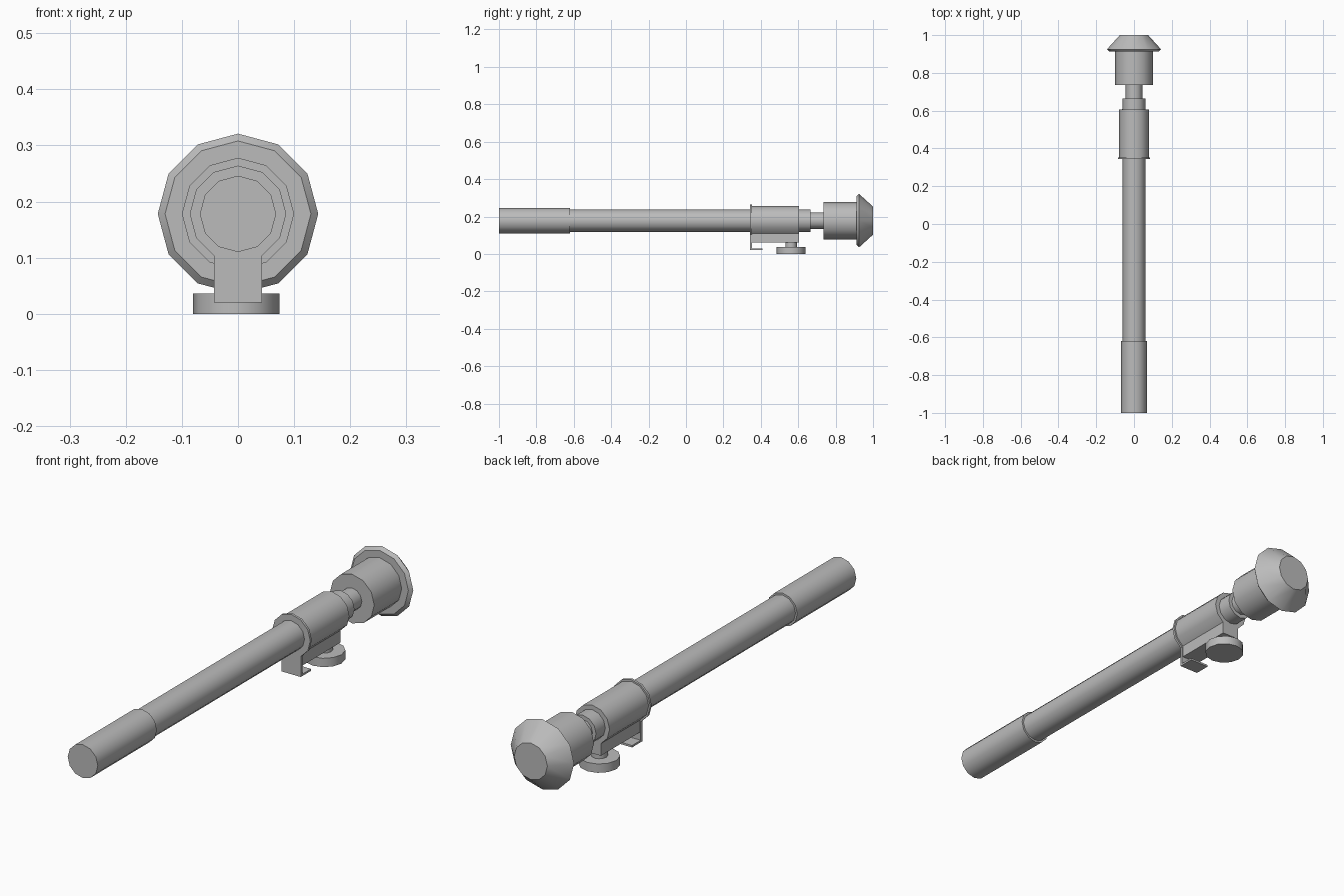
import bpy
import bmesh
from math import cos, sin, pi, radians

if "Cube" in bpy.data.objects:
    bpy.data.objects.remove(bpy.data.objects["Cube"], do_unlink=True)

SIDES = 12
AXIS_Z = 0.178

grey = bpy.data.materials.new("plain grey")
grey.use_nodes = True
GREY = (0.5, 0.5, 0.5, 1)
grey.diffuse_color = GREY
grey.node_tree.nodes["Principled BSDF"].inputs["Base Color"].default_value = GREY


def finish(name, bm):
    bmesh.ops.recalc_face_normals(bm, faces=bm.faces)
    mesh = bpy.data.meshes.new(name)
    bm.to_mesh(mesh)
    bm.free()
    mesh.materials.append(grey)
    ob = bpy.data.objects.new(name, mesh)
    bpy.context.collection.objects.link(ob)
    bpy.ops.object.select_all(action="DESELECT")
    ob.select_set(True)
    bpy.context.view_layer.objects.active = ob
    bpy.ops.object.shade_smooth_by_angle(angle=radians(35))
    return ob


def loft(name, rings):
    """Skin a list of equal-length point rings and cap both ends."""
    bm = bmesh.new()
    loops = [[bm.verts.new(p) for p in ring] for ring in rings]
    for a, b in zip(loops, loops[1:]):
        for i in range(len(a)):
            j = (i + 1) % len(a)
            bm.faces.new((a[i], a[j], b[j], b[i]))
    bm.faces.new(loops[0])
    bm.faces.new(loops[-1])
    return finish(name, bm)


def circle(r):
    return [(r * sin(2 * pi * i / SIDES), r * cos(2 * pi * i / SIDES)) for i in range(SIDES)]


def lathe_y(name, profile):
    """Round part along the tube axis; profile holds (y, radius)."""
    return loft(name, [[(x, y, AXIS_Z + z) for x, z in circle(r)] for y, r in profile])


def lathe_z(name, x, y, r, z0, z1):
    return loft(name, [[(x + u, y + v, z) for u, v in circle(r)] for z in (z0, z1)])


def keyhole(name, y0, y1, r, bottom):
    """Round collar whose underside is drawn straight down to a flat bottom."""
    pts = [(x, bottom if z < -0.95 * r else AXIS_Z + z) for x, z in circle(r)]
    low = SIDES // 2
    half = r * sin(pi / 6)
    pts[low:low + 1] = [(half, bottom), (-half, bottom)]
    return loft(name, [[(x, y, z) for x, z in pts] for y in (y0, y1)])


# Tube, grip and neck
lathe_y("front_grip", [(-1, 0.068), (-0.62, 0.068)])
lathe_y("main_tube", [(-0.63, 0.06), (0.665, 0.06)])
lathe_y("neck", [(0.65, 0.044), (0.74, 0.044)])

# Rear housing and flared end cap
lathe_y("rear_housing", [(0.735, 0.1), (0.92, 0.1)])
lathe_y("end_cap", [(0.912, 0.13), (0.925, 0.143), (1, 0.075)])

# Clamp sleeve with its front flange and hooked foot
keyhole("clamp_sleeve", 0.35, 0.605, 0.079, 0.06)
keyhole("clamp_flange", 0.343, 0.353, 0.086, 0.02)
hook = bmesh.new()
bmesh.ops.create_cube(hook, size=1)
bmesh.ops.scale(hook, vec=(0.086, 0.066, 0.008), verts=hook.verts)
bmesh.ops.translate(hook, vec=(0, 0.376, 0.024), verts=hook.verts)
finish("clamp_foot", hook)

# Thumb knob under the clamp
lathe_z("knob_stem", -0.003, 0.562, 0.031, 0.03, 0.07)
lathe_z("thumb_knob", -0.003, 0.562, 0.077, 0, 0.036)
